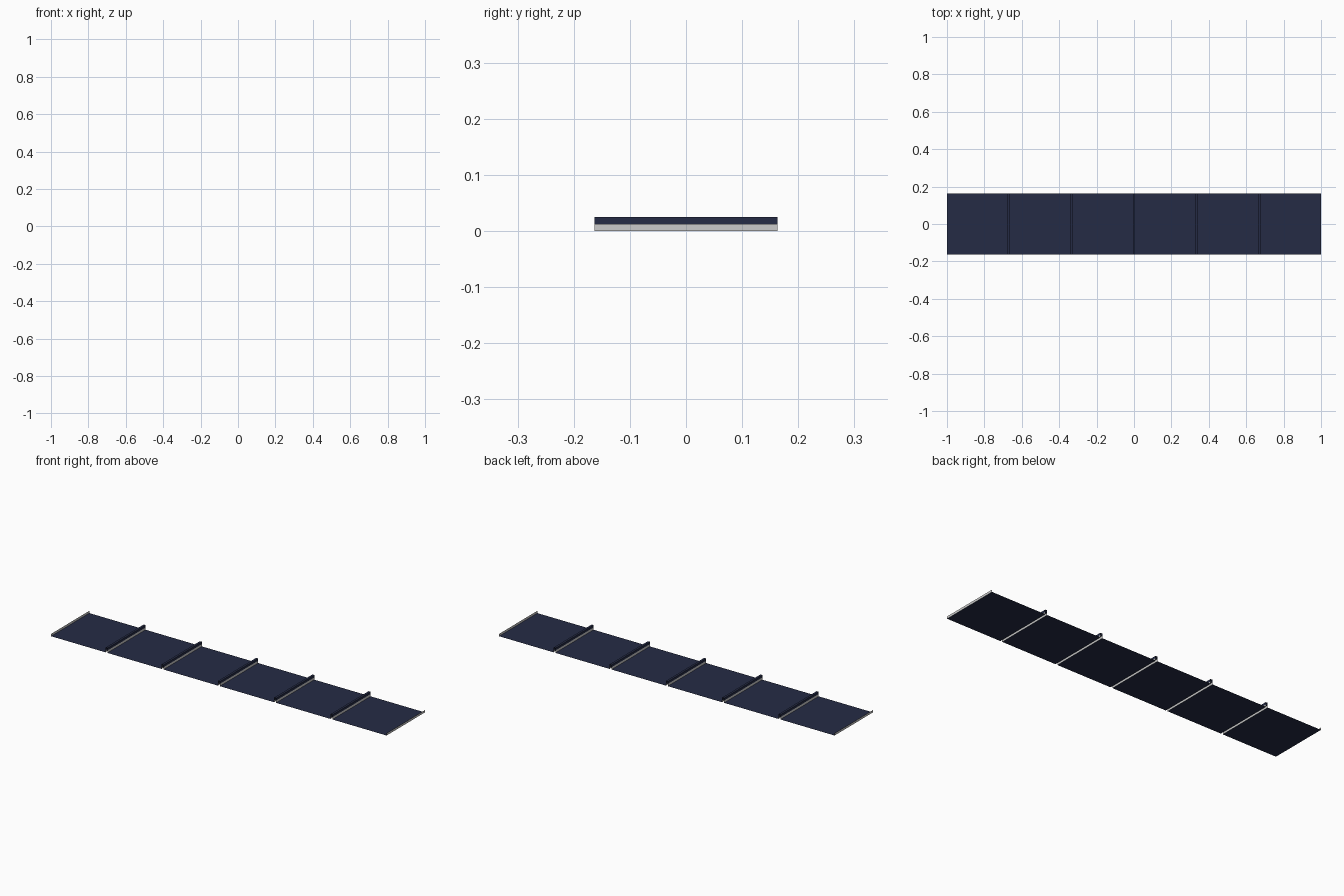
import bpy

if "Cube" in bpy.data.objects:
    bpy.data.objects.remove(bpy.data.objects["Cube"])

N = 6            # panels in the row
HALF_Y = 0.163   # half depth
GAP = 0.012      # gap between neighbouring panels
LIP = 0.0125     # height of end lips and of hinge covers
WIDTH = (2 - GAP * (N - 1)) / N

navy = bpy.data.materials.new("navy")
navy.diffuse_color = (0.018, 0.024, 0.06, 1)
navy.use_nodes = True
navy.node_tree.nodes["Principled BSDF"].inputs["Base Color"].default_value = navy.diffuse_color


def extrude_y(name, profile, material=None, closed=False):
    """Open sheet made by sweeping an x-z profile along y, without end caps."""
    n = len(profile)
    verts = [(x, y, z) for y in (-HALF_Y, HALF_Y) for x, z in profile]
    faces = [(i, (i + 1) % n, n + (i + 1) % n, n + i)
             for i in range(n if closed else n - 1)]
    mesh = bpy.data.meshes.new(name)
    mesh.from_pydata(verts, [], faces)
    if material:
        mesh.materials.append(material)
    obj = bpy.data.objects.new(name, mesh)
    bpy.context.collection.objects.link(obj)
    return obj


for i in range(N):
    x0 = -1 + i * (WIDTH + GAP)
    x1 = x0 + WIDTH
    # thin flat panel
    extrude_y(f"panel_{i + 1}", [(x0, 0), (x1, 0)], navy)
    # grey upright lips at both ends of the panel
    for side, x in (("left", x0), ("right", x1)):
        extrude_y(f"lip_{side}_{i + 1}", [(x, 0), (x, LIP)])
    # hinge cover bridging the gap to the next panel
    if i < N - 1:
        a, b = x1, x1 + GAP
        extrude_y(f"hinge_cover_{i + 1}",
                  [(a, LIP), (b, LIP), (b, 2 * LIP), (a, 2 * LIP)], navy, closed=True)
